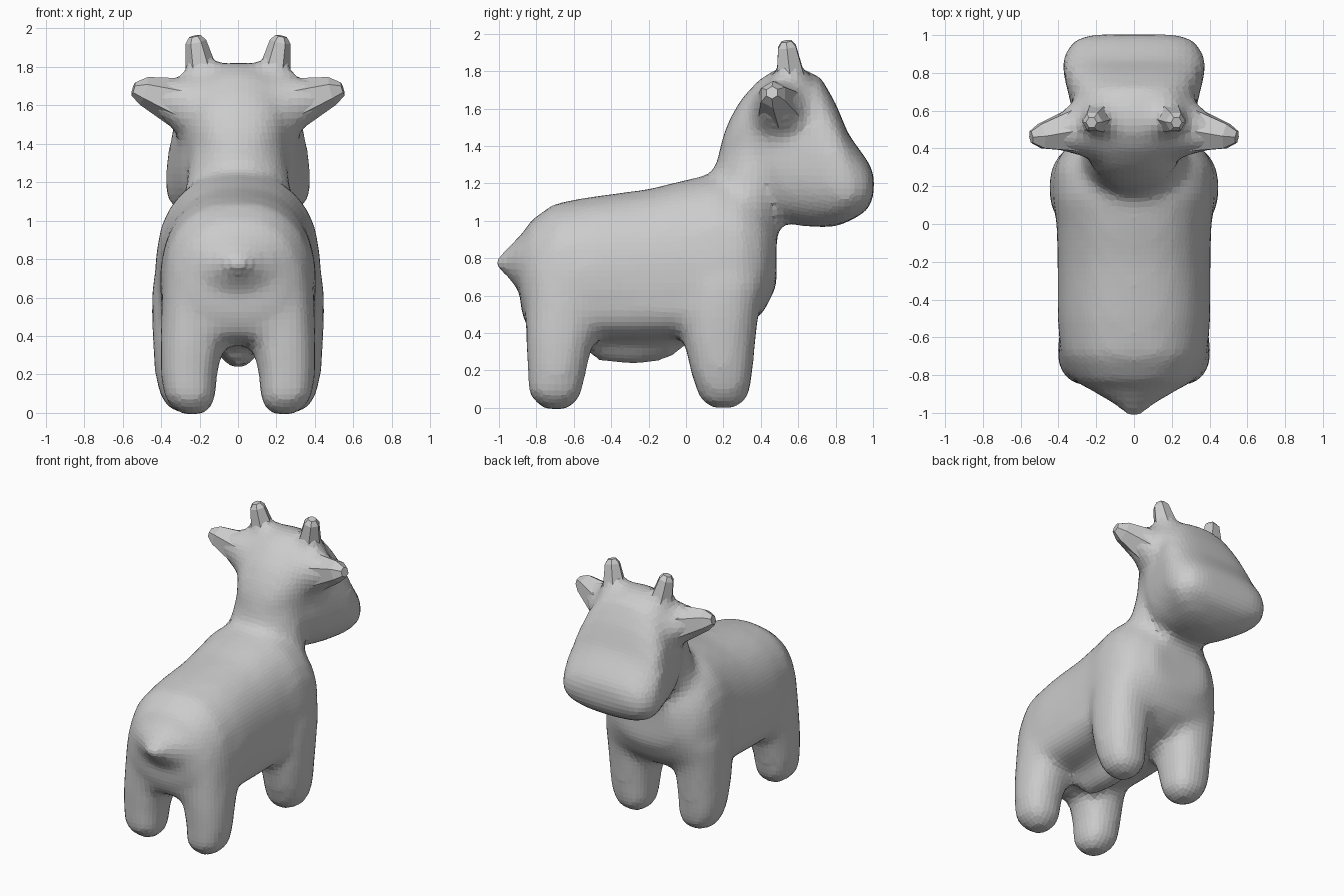
import bpy, bmesh, math
from mathutils import Vector


def ring(axis, pos, u0, v0, ru, rv, n=2.3, taper=0.0, count=24):
    """Superellipse across 'y' (u=x, v=z) or across 'z' (u=x, v=y)."""
    pts = []
    for i in range(count):
        a = 2 * math.pi * i / count
        c, s = math.cos(a), math.sin(a)
        v = math.copysign(abs(s) ** (2 / n), s)
        u = math.copysign(abs(c) ** (2 / n), c) * (1 - taper * v)
        x, w = u0 + ru * u, v0 + rv * v
        pts.append((x, pos, w) if axis == 'y' else (x, w, pos))
    return pts


def loft(bm, rings):
    """Skin a closed tube through the rings."""
    part = bmesh.new()
    vs = [[part.verts.new(p) for p in r] for r in rings]
    for a, b in zip(vs, vs[1:]):
        for i in range(len(a)):
            j = (i + 1) % len(a)
            part.faces.new((a[i], a[j], b[j], b[i]))
    part.faces.new(vs[0])
    part.faces.new(vs[-1])
    bmesh.ops.recalc_face_normals(part, faces=part.faces)
    tmp = bpy.data.meshes.new("part")
    part.to_mesh(tmp)
    part.free()
    bm.from_mesh(tmp)
    bpy.data.meshes.remove(tmp)


def along_y(bm, rows, n=2.3, taper=0.0):
    """Rows: y, bottom z, top z, half width."""
    loft(bm, [ring('y', y, 0, (b + t) / 2, w, (t - b) / 2, n, taper) for y, b, t, w in rows])


def along_z(bm, rows, side=1, n=2.3):
    """Rows: z, centre x, centre y, radius x, radius y."""
    loft(bm, [ring('z', z, side * x, y, rx, ry, n) for z, x, y, rx, ry in rows])


def spike(bm, path, sides=6):
    """Faceted tapered spike through (centre, radius) stations."""
    axis = (path[-1][0] - path[0][0]).normalized()
    u = axis.cross(Vector((0, 1, 0))).normalized()
    v = axis.cross(u)
    turn = [2 * math.pi * i / sides for i in range(sides)]
    loft(bm, [[c + r * (math.cos(a) * u + math.sin(a) * v) for a in turn] for c, r in path])


def finish(name, bm):
    me = bpy.data.meshes.new(name)
    bm.to_mesh(me)
    bm.free()
    ob = bpy.data.objects.new(name, me)
    bpy.context.collection.objects.link(ob)
    return ob


bm = bmesh.new()

# Torso
along_y(bm, [(-.885, .52, .90, .22), (-.835, .41, 1.0, .31), (-.7, .35, 1.095, .385),
             (-.5, .35, 1.13, .405), (-.2, .34, 1.17, .405), (0, .35, 1.22, .41),
             (.15, .37, 1.25, .43), (.3, .42, 1.21, .425), (.41, .5, 1.12, .36),
             (.485, .65, 1.0, .22)], 2.45, .09)
# Flanks filling the sides between the legs
along_y(bm, [(-.855, .42, .8, .27), (-.8, .38, .88, .35), (-.6, .36, .9, .395),
             (-.3, .36, .9, .4), (.0, .37, .9, .405), (.3, .42, .9, .4), (.38, .5, .9, .34)], 3.6)
# Tail
along_y(bm, [(-.75, .5, 1.02, .34), (-.84, .55, .96, .29), (-.9, .63, .91, .2),
             (-.96, .71, .85, .1), (-1.025, .75, .79, .03)], 2)
# Udder
along_y(bm, [(-.56, .36, .5, .1), (-.49, .25, .52, .13), (-.27, .225, .56, .15),
             (-.08, .26, .52, .15), (0, .34, .5, .1)], 2.2, -.4)
# Neck
along_z(bm, [(.8, 0, .22, .32, .25), (1.05, 0, .29, .3, .22), (1.2, 0, .35, .27, .215),
             (1.35, 0, .39, .25, .22), (1.6, 0, .46, .26, .2)], 1, 2)
# Muzzle and face
along_y(bm, [(1.005, 1.12, 1.26, .24), (.965, 1.05, 1.33, .33), (.87, .993, 1.46, .38),
             (.8, .968, 1.63, .375), (.72, .963, 1.77, .355), (.6, .973, 1.825, .325),
             (.5, 1.0, 1.825, .3), (.42, 1.1, 1.77, .27)], 2.65, .08)
# Back of the head, wider at the top
along_y(bm, [(.6, 1.02, 1.82, .3), (.5, 1.03, 1.82, .29), (.4, 1.09, 1.765, .27),
             (.3, 1.15, 1.66, .22), (.23, 1.2, 1.54, .16), (.185, 1.25, 1.42, .09)], 2.2, -.12)

# Legs, ear roots and horn roots on both sides
back_leg = [(-.01, .235, -.695, .05, .06), (.02, .24, -.695, .1, .105), (.08, .25, -.70, .137, .145),
            (.2, .255, -.69, .148, .158), (.35, .24, -.675, .165, .182), (.5, .225, -.645, .175, .215),
            (.65, .21, -.62, .185, .24), (.85, .2, -.58, .16, .22)]
front_leg = [(0, .255, .2, .06, .07), (.03, .26, .2, .108, .115), (.09, .265, .2, .143, .145),
             (.2, .275, .19, .158, .168), (.35, .273, .18, .17, .192), (.5, .272, .185, .178, .205),
             (.65, .268, .2, .18, .22), (.9, .24, .22, .16, .2)]
for side, tag in ((1, "right"), (-1, "left")):
    def P(x, y, z):
        return Vector((side * x, y, z))
    along_z(bm, back_leg, side)
    along_z(bm, front_leg, side)
    spike(bm, [(P(.1, .52, 1.56), .22), (P(.27, .505, 1.6), .16), (P(.45, .47, 1.66), .075)], 12)
    spike(bm, [(P(.16, .57, 1.66), .15), (P(.19, .555, 1.78), .095), (P(.21, .545, 1.88), .055)], 12)

    # Crisp outer ears and horns
    ear = bmesh.new()
    spike(ear, [(P(.2, .51, 1.585), .15), (P(.3, .50, 1.61), .135),
                (P(.49, .465, 1.675), .075), (P(.545, .46, 1.685), .035)])
    finish("ear_" + tag, ear)
    horn = bmesh.new()
    spike(horn, [(P(.17, .57, 1.70), .1), (P(.195, .555, 1.8), .08),
                 (P(.22, .54, 1.93), .055), (P(.225, .537, 1.96), .03)])
    finish("horn_" + tag, horn)

# Fuse the parts into one softly blended faceted skin
body = finish("animal_body", bm)
fuse = body.modifiers.new("fuse", 'REMESH')
fuse.mode = 'VOXEL'
fuse.voxel_size = 0.036
blend = body.modifiers.new("blend", 'SMOOTH')
blend.factor = 0.5
blend.iterations = 8
